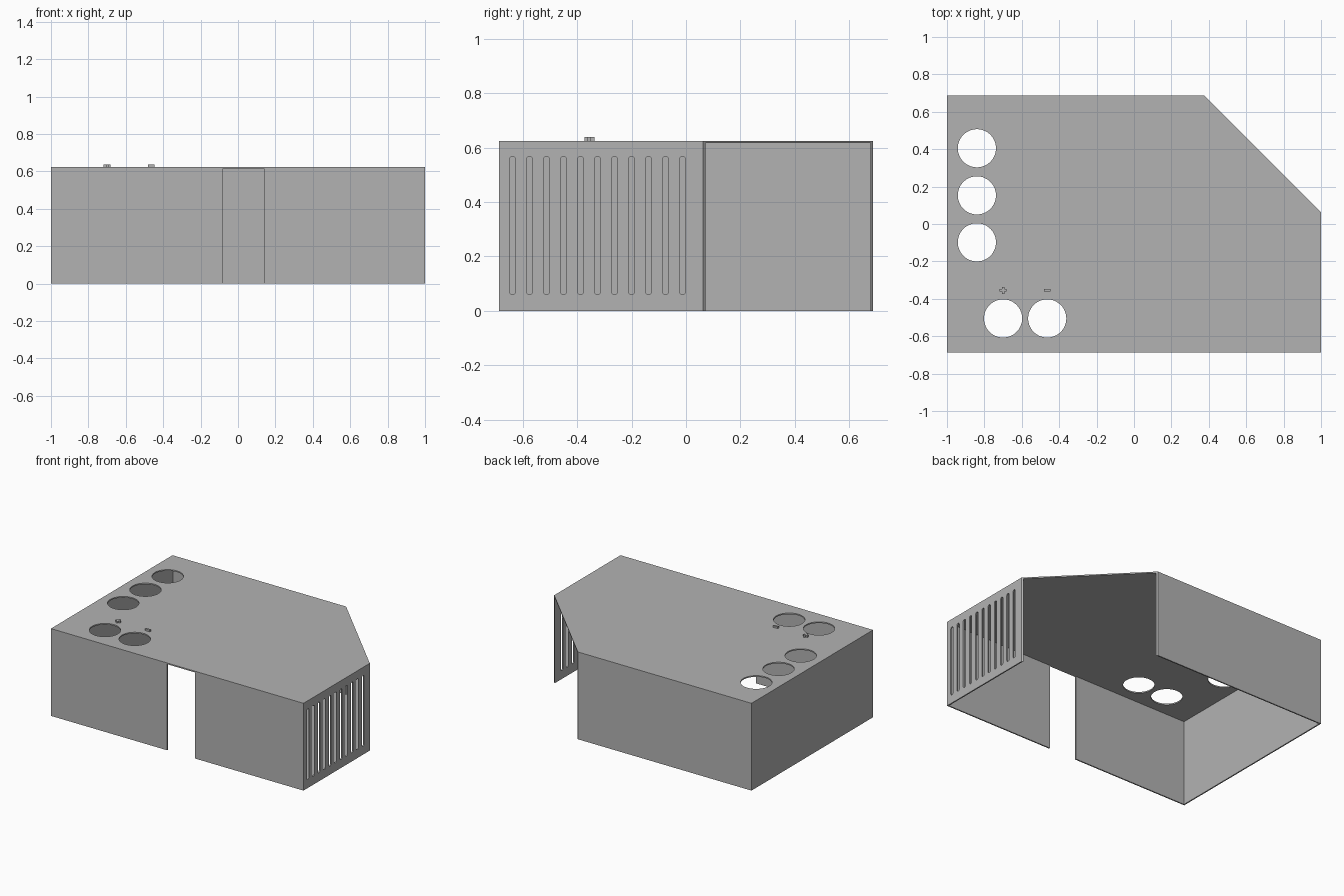
import bpy, bmesh
from math import cos, sin, pi
from mathutils import Vector

if "Cube" in bpy.data.objects:
    bpy.data.objects.remove(bpy.data.objects["Cube"], do_unlink=True)

# Overall dimensions
W, D, H, T = 1.0, 0.6875, 0.625, 0.009
CUT = 0.625            # size of the open diagonal corner
INNER = H - T          # underside of the top sheet

grey = bpy.data.materials.new("plain grey")
grey.use_nodes = True
colour = (0.45, 0.45, 0.45, 1)
grey.diffuse_color = colour
grey.node_tree.nodes["Principled BSDF"].inputs["Base Color"].default_value = colour


def rect(u0, v0, u1, v1):
    return [(u0, v0), (u1, v0), (u1, v1), (u0, v1)]


def circle(u, v, r, n=64):
    return [(u + r * cos(2 * pi * i / n), v + r * sin(2 * pi * i / n)) for i in range(n)]


def slot(u, v0, v1, r, n=8):
    top = [(u + r * cos(pi * i / n), v1 - r + r * sin(pi * i / n)) for i in range(n + 1)]
    low = [(u - r * cos(pi * i / n), v0 + r - r * sin(pi * i / n)) for i in range(n + 1)]
    return top + low


def sheet(name, loops, place, depth, mitre=None):
    """Fill an outline with holes, then thicken it along depth."""
    bm = bmesh.new()
    edges = []
    for loop in loops:
        vs = [bm.verts.new(place(u, v)) for u, v in loop]
        edges += [bm.edges.new((a, b)) for a, b in zip(vs, vs[1:] + vs[:1])]
    bmesh.ops.triangle_fill(bm, edges=edges, use_beauty=True, use_dissolve=False)
    grown = bmesh.ops.extrude_face_region(bm, geom=bm.faces[:], use_keep_orig=True)
    moved = [g for g in grown["geom"] if isinstance(g, bmesh.types.BMVert)]
    bmesh.ops.translate(bm, verts=moved, vec=Vector(depth))
    # Slant the free end so it lies in the diagonal plane
    if mitre:
        axis, end = mitre
        for v in moved:
            if abs(v.co[axis] - end) < 1e-4:
                v.co[axis] += T
    bmesh.ops.recalc_face_normals(bm, faces=bm.faces[:])
    mesh = bpy.data.meshes.new(name)
    bm.to_mesh(mesh)
    bm.free()
    mesh.materials.append(grey)
    ob = bpy.data.objects.new(name, mesh)
    bpy.context.collection.objects.link(ob)
    bpy.ops.object.select_all(action="DESELECT")
    ob.select_set(True)
    bpy.context.view_layer.objects.active = ob
    bpy.ops.object.shade_smooth_by_angle(angle=pi / 6)
    return ob


# Top sheet with five round holes
outline = [(-W, -D), (W, -D), (W, D - CUT), (W - CUT, D), (-W, D)]
holes = [(-0.84, 0.405), (-0.84, 0.153), (-0.84, -0.098), (-0.70, -0.505), (-0.464, -0.505)]
sheet("top_sheet", [outline] + [circle(x, y, 0.102) for x, y in holes],
      lambda u, v: (u, v, H), (0, 0, -T))

# Front wall in two panels, either side of the doorway
for name, x0, x1 in (("front_wall_right", -W, -0.08), ("front_wall_left", 0.14, W)):
    sheet(name, [rect(x0, 0, x1, INNER)], lambda u, v: (u, -D, v), (0, T, 0))

# Back wall, ending at the open corner
sheet("back_wall", [rect(-W, 0, W - CUT, INNER)],
      lambda u, v: (u, D, v), (0, -T, 0), mitre=(0, W - CUT))

# Plain side wall
sheet("plain_side_wall", [rect(T - D, 0, D - T, INNER)],
      lambda u, v: (-W, u, v), (T, 0, 0))

# Vented side wall with a row of slots
vents = [slot(-0.638 + 0.0625 * i, 0.06, 0.567, 0.0115) for i in range(11)]
sheet("vented_side_wall", [rect(T - D, 0, D - CUT, INNER)] + vents,
      lambda u, v: (W, u, v), (-T, 0, 0), mitre=(1, D - CUT))

# Raised plus and minus marks beside the front holes
a, b = 0.0065, 0.018
plus = [(-a, -b), (a, -b), (a, -a), (b, -a), (b, a), (a, a),
        (a, b), (-a, b), (-a, a), (-b, a), (-b, -a), (-a, -a)]
for name, shape, x in (("plus_mark", plus, -0.70), ("minus_mark", rect(-b, -a, b, a), -0.464)):
    sheet(name, [shape], lambda u, v: (u + x, v - 0.355, H), (0, 0, 0.013))
